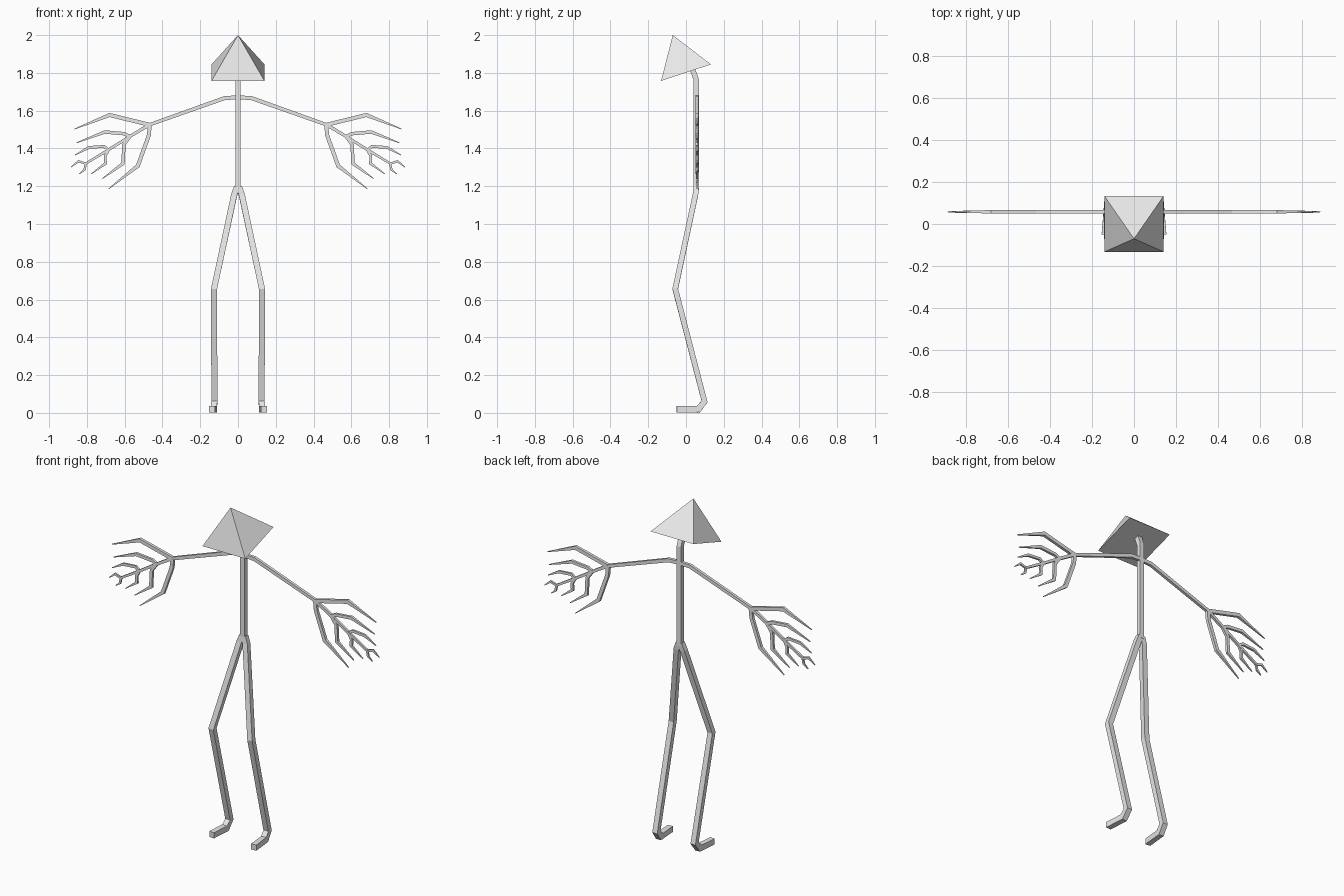
import bpy, bmesh
from mathutils import Vector

if "Cube" in bpy.data.objects:
    bpy.data.objects.remove(bpy.data.objects["Cube"])

grey = bpy.data.materials.new("light grey")
grey.diffuse_color = (0.8, 0.8, 0.8, 1)
grey.use_nodes = True
grey.node_tree.nodes["Principled BSDF"].inputs["Base Color"].default_value = grey.diffuse_color


def finish(name, bm, mirror=False):
    bmesh.ops.recalc_face_normals(bm, faces=bm.faces)
    mesh = bpy.data.meshes.new(name)
    bm.to_mesh(mesh)
    bm.free()
    mesh.materials.append(grey)
    ob = bpy.data.objects.new(name, mesh)
    bpy.context.collection.objects.link(ob)
    if mirror:
        ob.modifiers.new("mirror", 'MIRROR').use_mirror_merge = False
    return ob


def limb(name, path, sizes, ref, mirror=False):
    """Square bar swept along a path; sizes = (width along ref, depth) per point."""
    bm = bmesh.new()
    pts = [Vector(p) for p in path]
    rings = []
    for i, p in enumerate(pts):
        a = (p - pts[i - 1]).normalized() if i else None
        b = (pts[i + 1] - p).normalized() if i < len(pts) - 1 else None
        a, b = a or b, b or a
        t = (a + b).normalized()
        side = Vector(ref)
        side = (side - t * side.dot(t)).normalized()
        up = t.cross(side) / max(t.dot(a), 0.6)   # mitred corner
        w, d = sizes[i]
        rings.append([bm.verts.new(p + side * w / 2 * u + up * d / 2 * v)
                      for u, v in ((-1, -1), (1, -1), (1, 1), (-1, 1))])
    for r, s in zip(rings, rings[1:]):
        for k in range(4):
            bm.faces.new((r[k], r[(k + 1) % 4], s[(k + 1) % 4], s[k]))
    bm.faces.new(rings[0])
    bm.faces.new(rings[-1])
    return finish(name, bm, mirror)


# Head: tilted pyramid
bm = bmesh.new()
base = [bm.verts.new(c) for c in ((-.14, -.132, 1.758), (.14, -.132, 1.758),
                                  (.14, .132, 1.845), (-.14, .132, 1.845))]
apex = bm.verts.new((0, -.07, 2.0))
bm.faces.new(base)
for k in range(4):
    bm.faces.new((base[k], base[(k + 1) % 4], apex))
finish("head", bm)

# Spine with the neck bent forward into the head
limb("spine", [(0, .054, 1.18), (0, .054, 1.765), (0, .03, 1.83)],
     [(.028, .028)] * 3, (1, 0, 0))

# Legs with bent knees and feet
limb("leg", [(.006, .054, 1.195), (.02, .05, 1.155), (.127, -.057, .656),
             (.125, .098, .06), (.128, .066, .02), (.138, -.05, .019)],
     [(.03, .028)] + [(.032, .029)] * 3 + [(.032, .034)] * 2, (1, 0, 0), True)

# Arms, running out along the central branch of the hand
Y = .058
limb("arm", [(x, Y, z) for x, z in ((0, 1.67), (.07, 1.667), (.47, 1.525),
                                    (.573, 1.463), (.685, 1.393), (.81, 1.318))],
     [(.017, .021), (.017, .021), (.016, .018), (.014, .016), (.013, .015), (.012, .012)],
     (0, 1, 0), True)

# Branching fingers in pairs, each tapering to a point: (x, z) paths and thickness
fingers = [
    ("first_upper_finger", .021, ((.467, 1.525), (.68, 1.577), (.865, 1.503))),
    ("first_lower_finger", .021, ((.467, 1.525), (.472, 1.47), (.53, 1.308), (.684, 1.187))),
    ("second_upper_finger", .018, ((.573, 1.463), (.602, 1.478), (.705, 1.487), (.855, 1.43))),
    ("second_lower_finger", .018, ((.573, 1.463), (.604, 1.42), (.609, 1.32), (.718, 1.24))),
    ("third_upper_finger", .015, ((.685, 1.393), (.71, 1.411), (.79, 1.405), (.863, 1.365))),
    ("third_lower_finger", .015, ((.685, 1.393), (.703, 1.36), (.702, 1.32), (.777, 1.265))),
    ("upper_fingertip", .012, ((.806, 1.32), (.845, 1.332), (.885, 1.3))),
    ("lower_fingertip", .012, ((.806, 1.32), (.812, 1.288), (.84, 1.265))),
]
for name, t, path in fingers:
    n = len(path)
    sizes = [(t * .8, t)] * (n - 1) + [(.004, .004)]
    limb(name, [(x, Y, z) for x, z in path], sizes, (0, 1, 0), True)
